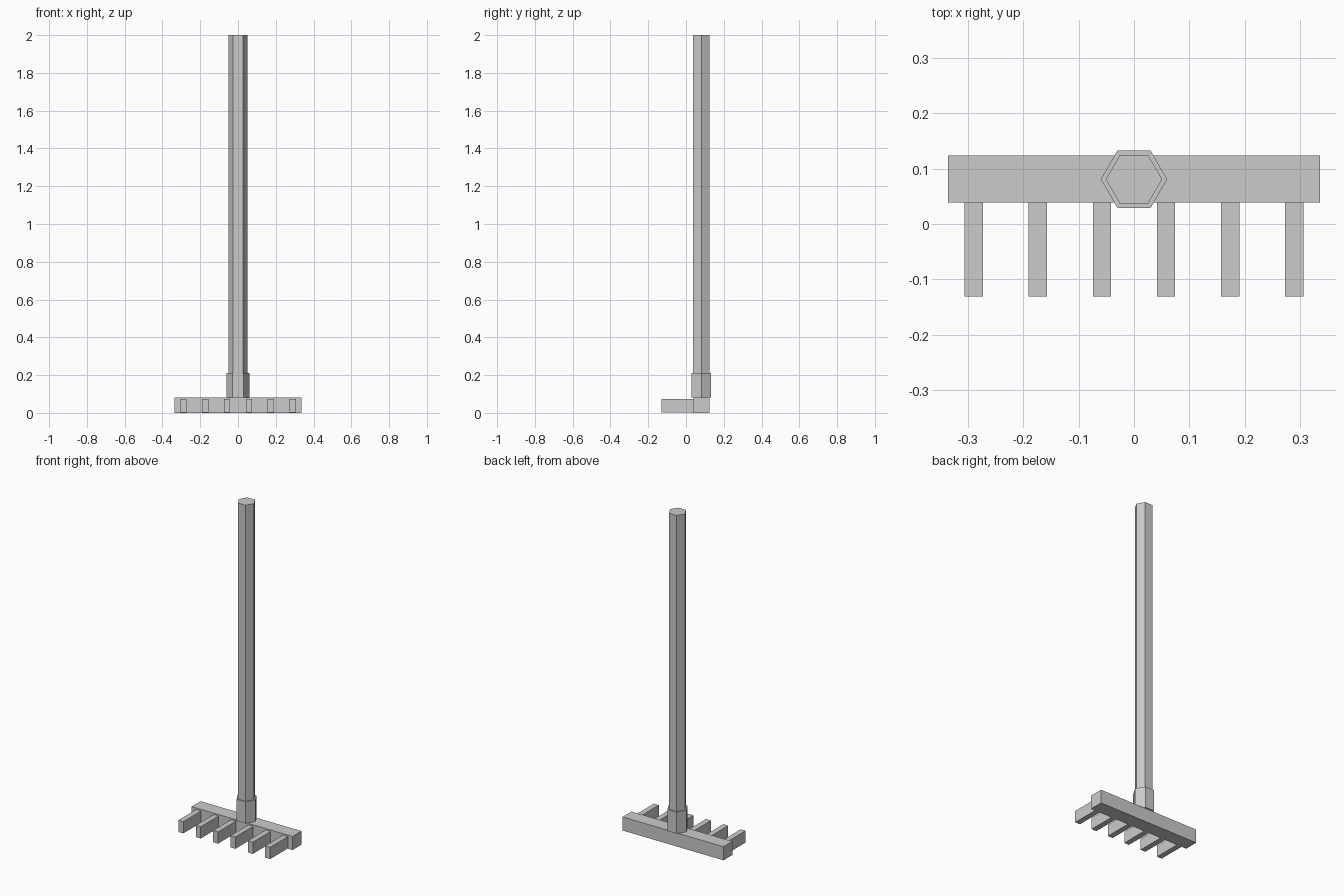
import bpy, bmesh, math
from mathutils import Matrix

if "Cube" in bpy.data.objects:
    bpy.data.objects.remove(bpy.data.objects["Cube"])

grey = bpy.data.materials.new("plain_grey")
grey.diffuse_color = (0.6, 0.6, 0.6, 1)
grey.use_nodes = True
grey.node_tree.nodes["Principled BSDF"].inputs["Base Color"].default_value = grey.diffuse_color
AXIS_Y = 0.081  # depth of the handle and head bar


def finish(name, bm):
    bmesh.ops.recalc_face_normals(bm, faces=bm.faces)
    mesh = bpy.data.meshes.new(name)
    bm.to_mesh(mesh)
    bm.free()
    mesh.materials.append(grey)
    obj = bpy.data.objects.new(name, mesh)
    bpy.context.collection.objects.link(obj)
    return obj


def box(name, lo, hi, front_top=None):
    """Box between two corners; front_top lowers the top front edge."""
    bm = bmesh.new()
    bmesh.ops.create_cube(bm, size=1)
    for v in bm.verts:
        front = v.co.y < 0
        for i in range(3):
            v.co[i] = lo[i] if v.co[i] < 0 else hi[i]
        if front_top is not None and front and v.co.z == hi[2]:
            v.co.z = front_top
    return finish(name, bm)


def hex_prism(name, radius, z0, z1):
    """Six-sided post with corners pointing left and right."""
    bm = bmesh.new()
    bmesh.ops.create_cone(bm, cap_ends=True, segments=6, radius1=radius,
                          radius2=radius, depth=z1 - z0,
                          matrix=Matrix.Translation((0, AXIS_Y, (z0 + z1) / 2))
                          @ Matrix.Rotation(math.radians(90), 4, 'Z'))
    return finish(name, bm)


# Head bar, socket and long handle
box("head_bar", (-0.337, 0.039, 0), (0.337, 0.124, 0.082))
hex_prism("socket", 0.06, 0.082, 0.212)
hex_prism("handle", 0.051, 0.15, 2.0)

# Six tapered tines on the front of the bar
for i in range(6):
    x = (i - 2.5) * 0.116
    box(f"tine_{i + 1}", (x - 0.0165, -0.131, 0.002), (x + 0.0165, 0.039, 0.073), front_top=0.053)
